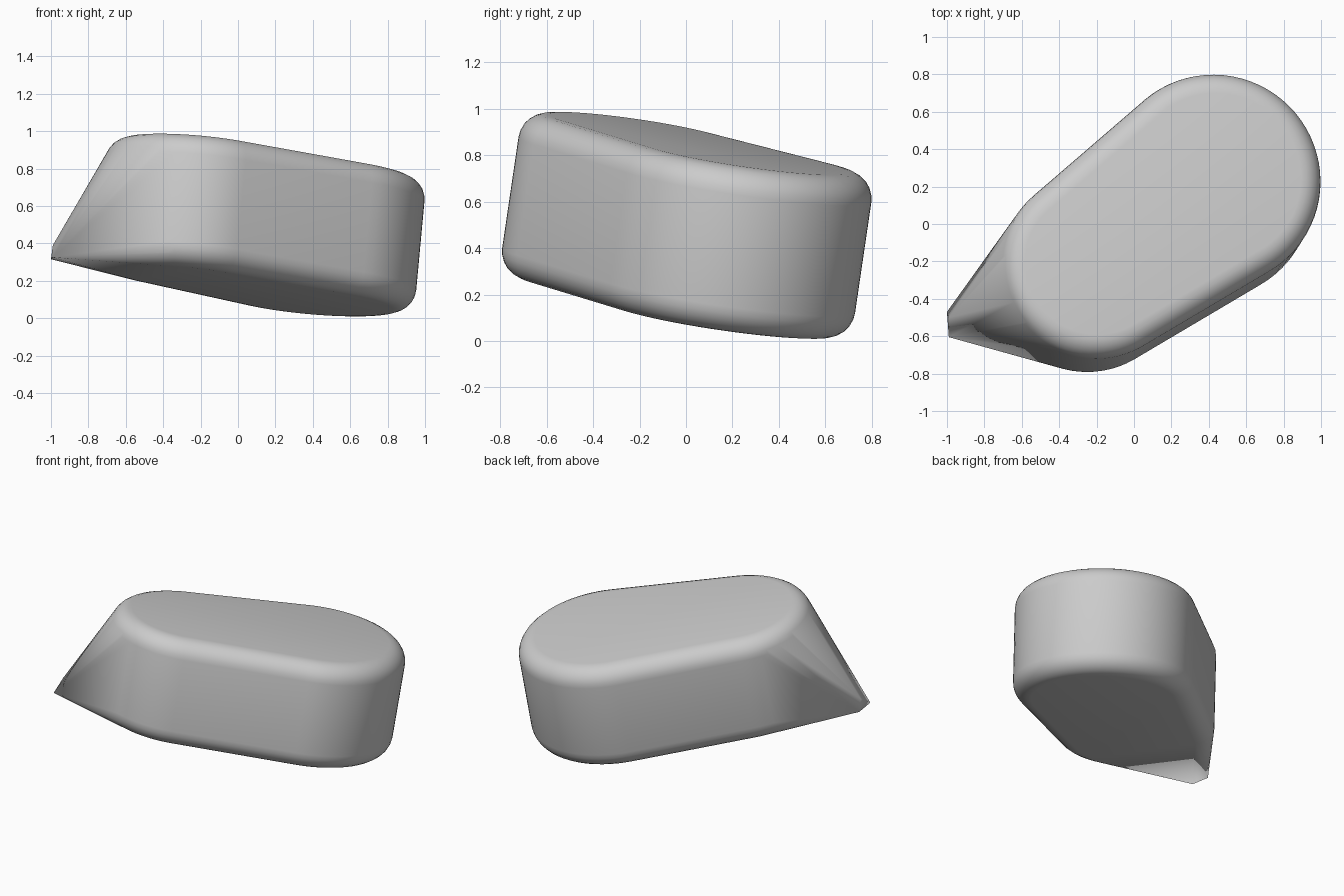
import bpy
import bmesh
from math import sin, cos, pi, radians
from mathutils import Vector

cube = bpy.data.objects.get("Cube")
if cube:
    bpy.data.objects.remove(cube, do_unlink=True)

grey = bpy.data.materials.new("plain_grey")
grey.use_nodes = True
colour = (0.6, 0.6, 0.6, 1)
grey.diffuse_color = colour
grey.node_tree.nodes["Principled BSDF"].inputs["Base Color"].default_value = colour

# Leaning axis of the slab, its two end circles (u, v, radius) and its height range
axis = Vector((0.093, 0.147, 1)).normalized()
lean = Vector((0, 0, 1)).rotation_difference(axis)
ends = [(0.364, 0.13, 0.57), (-0.282, -0.339, 0.5)]
bottom, top, rounding = 0.143, 0.857, 0.115
SEGMENTS, STEPS = 72, 6

# Rounded rims: rings inset along a quarter circle at the top and bottom
rings = []
for i in range(STEPS + 1):
    a = i / STEPS * pi / 2
    inset, drop = rounding * (1 - sin(a)), rounding * (1 - cos(a))
    rings += [(inset, top - drop), (inset, bottom + drop)]

bm = bmesh.new()
for inset, height in rings:
    for u, v, radius in ends:
        for k in range(SEGMENTS):
            a = 2 * pi * k / SEGMENTS
            r = radius - inset
            bm.verts.new(lean @ Vector((u + r * cos(a), v + r * sin(a), height)))

# Blunt pointed corner, low on the left end
for tip in [(-1, -0.47, 0.315), (-0.99, -0.605, 0.325), (-0.99, -0.5, 0.39)]:
    bm.verts.new(tip)

# Wrap everything in one convex skin and merge the flat caps
hull = bmesh.ops.convex_hull(bm, input=bm.verts[:])
spare = {g for g in hull["geom_interior"] + hull["geom_unused"]
         if isinstance(g, bmesh.types.BMVert)}
bmesh.ops.delete(bm, geom=list(spare), context="VERTS")
bmesh.ops.dissolve_limit(bm, angle_limit=radians(0.5), verts=bm.verts[:], edges=bm.edges[:])
bmesh.ops.recalc_face_normals(bm, faces=bm.faces[:])

mesh = bpy.data.meshes.new("slanted_slab")
bm.to_mesh(mesh)
bm.free()
mesh.materials.append(grey)
slab = bpy.data.objects.new("slanted_slab", mesh)
bpy.context.collection.objects.link(slab)

# Smooth shading
bpy.context.view_layer.objects.active = slab
slab.select_set(True)
bpy.ops.object.shade_smooth_by_angle(angle=radians(35))
